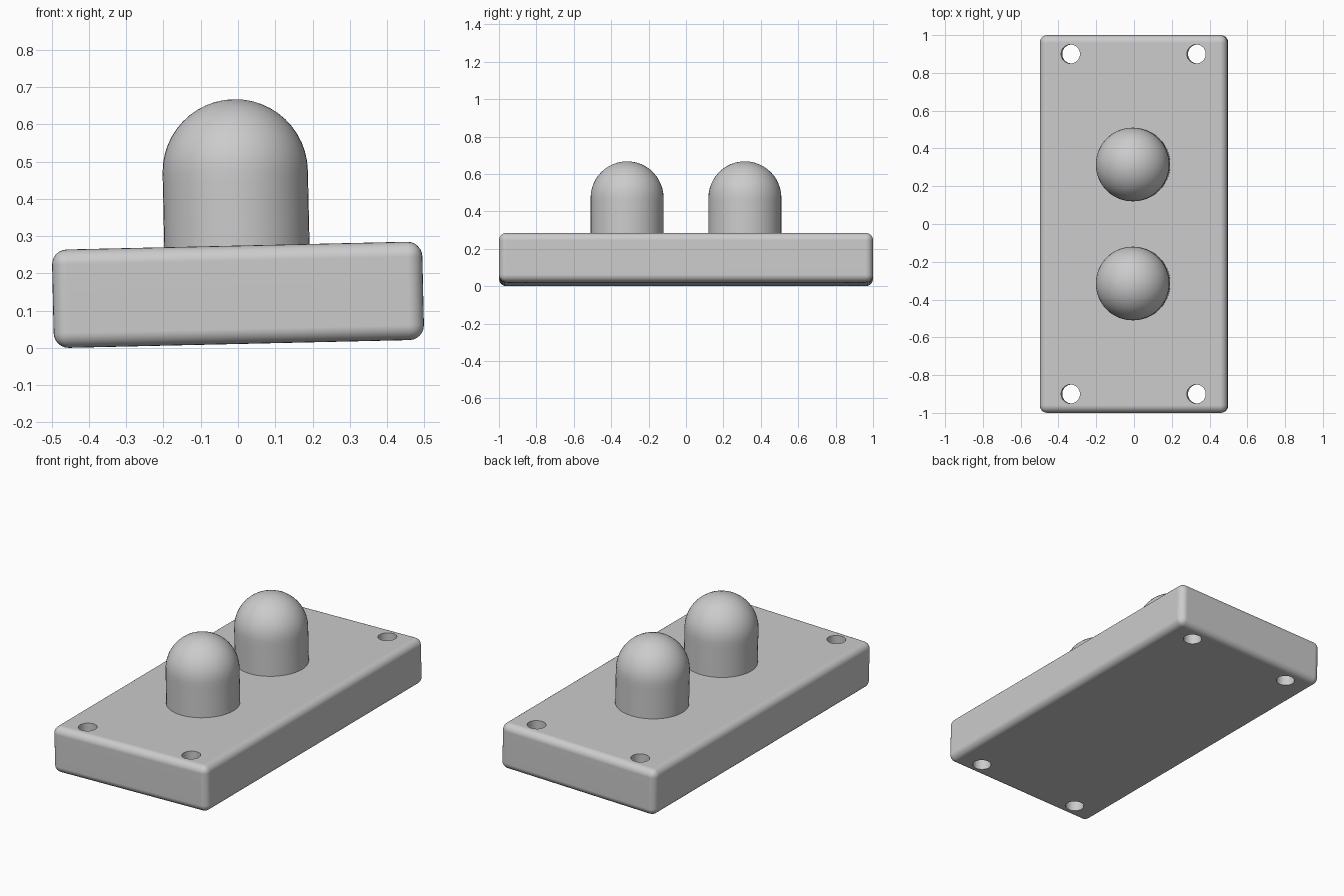
import bpy
import math
from mathutils import Matrix

if "Cube" in bpy.data.objects:
    bpy.data.objects.remove(bpy.data.objects["Cube"], do_unlink=True)

TILT = Matrix.Translation((0, 0, 0.1425)) @ Matrix.Rotation(math.radians(-1.3), 4, "Y")
WIDTH, LENGTH, HEIGHT = 0.994, 2.0, 0.264
DOME_R, DOME_Y, DOME_Z = 0.195, 0.315, 0.33
HOLE_X, HOLE_Y, HOLE_R = 0.333, 0.9, 0.05

grey = bpy.data.materials.new("plain grey")
grey.use_nodes = True
COLOUR = (0.6, 0.6, 0.6, 1)
grey.diffuse_color = COLOUR
grey.node_tree.nodes["Principled BSDF"].inputs["Base Color"].default_value = COLOUR


def activate(obj):
    bpy.ops.object.select_all(action="DESELECT")
    obj.select_set(True)
    bpy.context.view_layer.objects.active = obj


def finish(obj):
    """Colour, smooth and tilt a part into place."""
    obj.data.materials.clear()
    obj.data.materials.append(grey)
    activate(obj)
    bpy.ops.object.shade_smooth_by_angle(angle=math.radians(35))
    obj.matrix_world = TILT @ obj.matrix_world


# Base slab with rounded edges
bpy.ops.mesh.primitive_cube_add(size=1)
base = bpy.context.object
base.name = "base_plate"
base.data.transform(Matrix.Diagonal((WIDTH, LENGTH, HEIGHT, 1)))
bevel = base.modifiers.new("round_edges", "BEVEL")
bevel.width = 0.04
bevel.segments = 6
bpy.ops.object.modifier_apply(modifier=bevel.name)

# Four screw holes through the corners
for sx in (-1, 1):
    for sy in (-1, 1):
        bpy.ops.mesh.primitive_cylinder_add(
            vertices=32, radius=HOLE_R, depth=1, location=(sx * HOLE_X, sy * HOLE_Y, 0))
        cutter = bpy.context.object
        cutter.name = "hole_cutter"
        cutter.hide_render = True
        activate(base)
        cut = base.modifiers.new("hole", "BOOLEAN")
        cut.operation = "DIFFERENCE"
        cut.solver = "EXACT"
        cut.object = cutter
        bpy.ops.object.modifier_apply(modifier=cut.name)
        bpy.data.objects.remove(cutter, do_unlink=True)
finish(base)
weighted = base.modifiers.new("flat_sides", "WEIGHTED_NORMAL")
weighted.keep_sharp = True

# Two round-topped pegs: a sphere whose lower half is stretched down into a shaft
for name, y in (("front_peg", -DOME_Y), ("back_peg", DOME_Y)):
    bpy.ops.mesh.primitive_uv_sphere_add(
        segments=48, ring_count=24, radius=DOME_R, location=(0, y, DOME_Z))
    peg = bpy.context.object
    peg.name = name
    shaft_bottom = HEIGHT / 2 - 0.03 - DOME_Z
    for v in peg.data.vertices:
        if v.co.z < -0.001:
            flat = math.hypot(v.co.x, v.co.y)
            if flat > 0.001:
                v.co.x *= DOME_R / flat
                v.co.y *= DOME_R / flat
                v.co.z *= -shaft_bottom / (DOME_R * math.cos(math.pi / 24))
            else:
                v.co.z = shaft_bottom
    bpy.context.view_layer.update()
    finish(peg)
